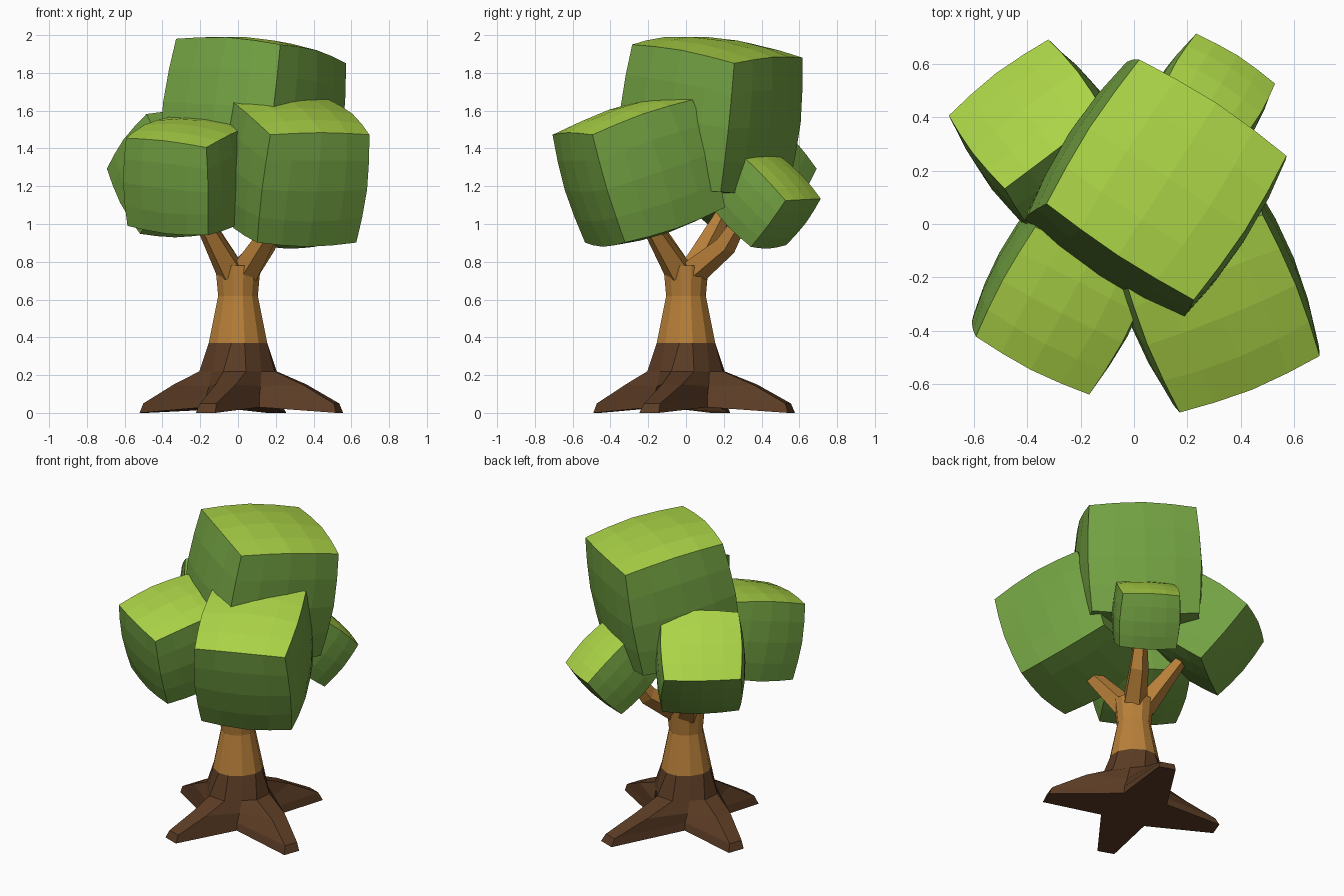
import bpy, bmesh, math
from mathutils import Vector, Matrix

if "Cube" in bpy.data.objects:
    bpy.data.objects.remove(bpy.data.objects["Cube"])


def material(name, rgb):
    m = bpy.data.materials.new(name)
    m.diffuse_color = (*rgb, 1)
    m.use_nodes = True
    m.node_tree.nodes["Principled BSDF"].inputs["Base Color"].default_value = m.diffuse_color
    return m


LIME = material("leaf_top_lime", (0.41, 0.66, 0.063))
GREEN = material("leaf_side_green", (0.17, 0.36, 0.055))
WOOD = material("light_bark", (0.48, 0.215, 0.041))
DARK = material("dark_bark", (0.105, 0.045, 0.018))


def finish(name, bm, mats):
    bmesh.ops.recalc_face_normals(bm, faces=bm.faces)
    me = bpy.data.meshes.new(name)
    bm.to_mesh(me)
    bm.free()
    for m in mats:
        me.materials.append(m)
    ob = bpy.data.objects.new(name, me)
    bpy.context.collection.objects.link(ob)
    return ob


def leaf_block(name, center, u, v, half, puff=0.31):
    """Puffed cube; u and v are its level axes, the u x v side is its lime top."""
    u = Vector(u).normalized()
    w = u.cross(Vector(v)).normalized()
    v = w.cross(u)
    bm = bmesh.new()
    bmesh.ops.create_cube(bm, size=2)
    bmesh.ops.subdivide_edges(bm, edges=bm.edges[:], cuts=3, use_grid_fill=True)
    for f in bm.faces:
        f.material_index = 0 if f.calc_center_median().z > 0.99 else 1
    for p in bm.verts:
        c = p.co * (1 + puff * max(0, 1 - p.co.length_squared / 3) ** 1.5)
        p.co = Vector(center) + u * c.x * half[0] + v * c.y * half[1] + w * c.z * half[2]
    finish(name, bm, [LIME, GREEN])


# Foliage blocks
leaf_block("foliage_top", (0.08, 0.13, 1.575), (0.55, -0.36, -0.03), (0.35, 0.54, -0.10),
           (0.33, 0.325, 0.345))
leaf_block("foliage_front_right", (0.292, -0.25, 1.28), (0.52, 0.21, 0), (-0.19, 0.52, 0.18),
           (0.283, 0.30, 0.30))
leaf_block("foliage_front_left", (-0.265, -0.265, 1.253), (0.43, -0.22, -0.05), (0.2, 0.41, 0.11),
           (0.24, 0.24, 0.24))
leaf_block("foliage_back_left", (-0.315, 0.297, 1.265), (-0.795, -0.607, 0), (0.465, -0.609, 0.643),
           (0.235, 0.225, 0.225))
leaf_block("foliage_back_right", (0.254, 0.42, 1.12), (-0.30, 0.19, 0.01), (-0.394, -0.632, 0.669),
           (0.175, 0.17, 0.165))

# Trunk with four swirling roots: rings of
# root reach, root half width, root z, valley radius, valley z, swirl in degrees
RINGS = [
    (0.54, 0.055, 0.00, 0.21, 0.03, -20),
    (0.52, 0.045, 0.05, 0.205, 0.08, -19),
    (0.34, 0.055, 0.15, 0.195, 0.14, -12),
    (0.20, 0.060, 0.22, 0.185, 0.22, -5),
    (0.155, 0.035, 0.37, 0.155, 0.37, 0),
    (0.105, 0.025, 0.62, 0.105, 0.62, 0),
    (0.120, 0.030, 0.78, 0.120, 0.78, 0),
]
STRETCH = [1.06, 1.10, 0.99, 0.93]      # right, back, left, front root
bm = bmesh.new()
loops = []
for reach, hw, zr, vr, zv, swirl in RINGS:
    loop = []
    for k in range(4):
        rot = Matrix.Rotation(math.radians(90 * k + swirl), 3, 'Z')
        r = reach * STRETCH[k] if zr < 0.2 else reach
        loop.append(bm.verts.new(rot @ Vector((r, -hw, zr))))
        loop.append(bm.verts.new(rot @ Vector((r, hw, zr))))
        b = math.radians(90 * k + 45 + swirl * 0.6)
        loop.append(bm.verts.new((vr * math.cos(b), vr * math.sin(b), zv)))
    loops.append(loop)
for lo, hi in zip(loops, loops[1:]):
    for i in range(12):
        j = (i + 1) % 12
        bm.faces.new((lo[i], lo[j], hi[j], hi[i]))
bm.faces.new(loops[0][::-1])
bm.faces.new(loops[-1])
for f in bm.faces:
    f.material_index = 1 if f.calc_center_median().z < 0.37 else 0
finish("trunk_and_roots", bm, [WOOD, DARK])


def branch(name, points, radii):
    """Five-sided tapered limb along a path."""
    bm = bmesh.new()
    pts = [Vector(p) for p in points]
    turn = (pts[-1] - pts[0]).to_track_quat('Z', 'Y')
    rings = []
    for p, r in zip(pts, radii):
        rings.append([bm.verts.new(p + turn @ Vector((r * math.cos(a), r * math.sin(a), 0)))
                      for a in (math.tau * i / 5 for i in range(5))])
    for lo, hi in zip(rings, rings[1:]):
        for i in range(5):
            j = (i + 1) % 5
            bm.faces.new((lo[i], lo[j], hi[j], hi[i]))
    bm.faces.new(rings[0][::-1])
    bm.faces.new(rings[-1])
    finish(name, bm, [WOOD])


# Branches reaching into the lower foliage blocks
branch("branch_front_right", [(0.04, -0.04, 0.75), (0.22, -0.22, 1.04)], [0.078, 0.04])
branch("branch_front_left", [(-0.04, -0.04, 0.75), (-0.21, -0.21, 1.06)], [0.078, 0.04])
branch("branch_back_left", [(-0.04, 0.04, 0.75), (-0.20, 0.20, 1.06)], [0.078, 0.04])
branch("branch_back_right", [(0.04, 0.05, 0.76), (0.14, 0.21, 0.89), (0.20, 0.30, 1.04)],
       [0.078, 0.062, 0.04])
